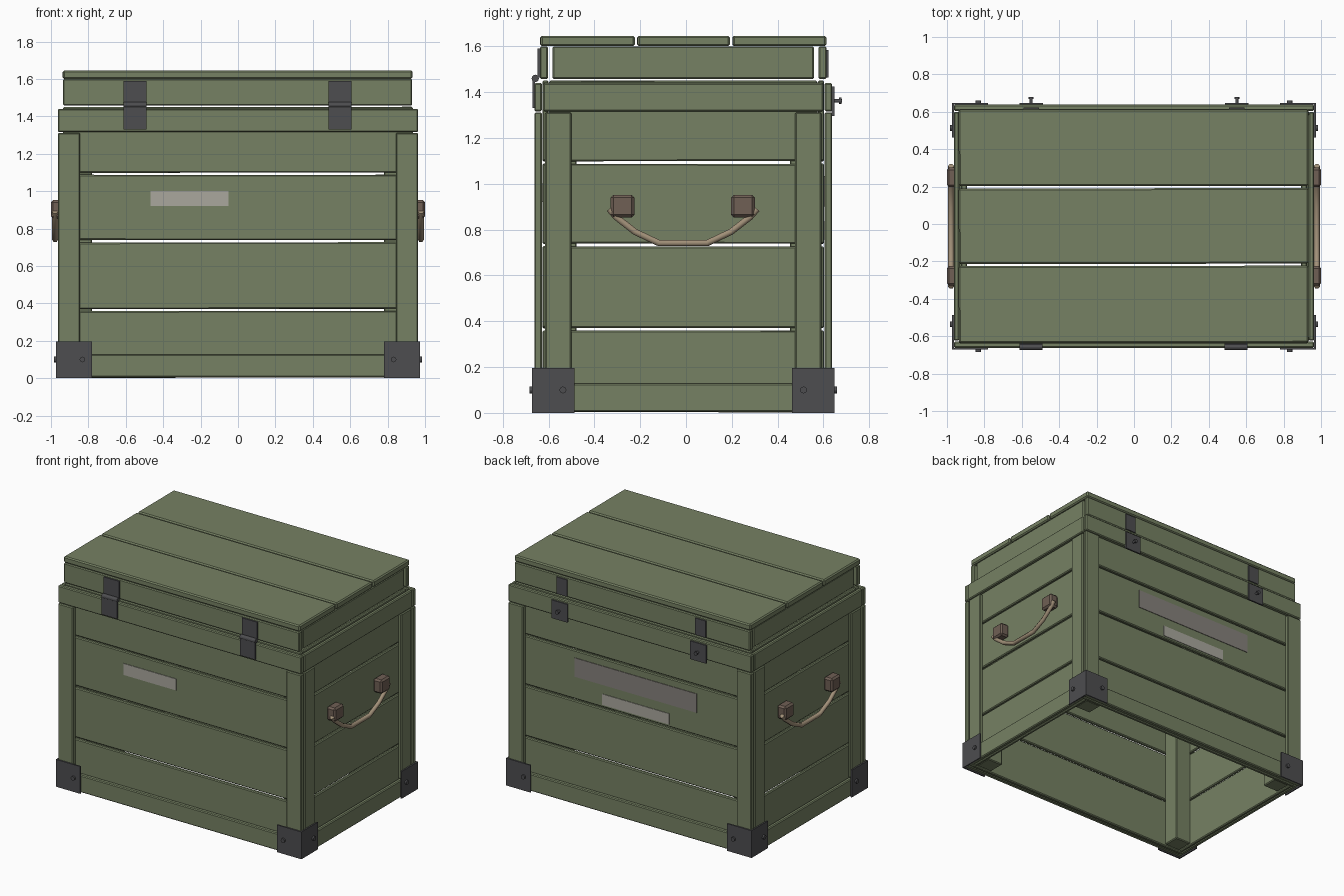
import bpy, bmesh, math, random
from mathutils import Matrix, Vector

if "Cube" in bpy.data.objects:
    bpy.data.objects.remove(bpy.data.objects["Cube"])

random.seed(4)
YC = -0.012          # body centre in y (hinges and catches stick out unequally)


def material(name, r, g, b):
    m = bpy.data.materials.new(name)
    m.diffuse_color = (r, g, b, 1)
    m.use_nodes = True
    m.node_tree.nodes["Principled BSDF"].inputs["Base Color"].default_value = m.diffuse_color
    return m


GREEN = material("olive_paint", 0.18, 0.22, 0.125)
METAL = material("dark_metal", 0.075, 0.075, 0.08)
LEATHER = material("brown_block", 0.16, 0.115, 0.09)
ROPE = material("tan_rope", 0.36, 0.28, 0.19)
LABEL = material("pale_label", 0.40, 0.39, 0.34)
LABEL_DARK = material("grey_label", 0.24, 0.22, 0.20)


def finish(name, bm, mat):
    bmesh.ops.recalc_face_normals(bm, faces=bm.faces)
    me = bpy.data.meshes.new(name)
    bm.to_mesh(me)
    bm.free()
    me.materials.append(mat)
    ob = bpy.data.objects.new(name, me)
    bpy.context.collection.objects.link(ob)
    return ob


def box(name, x, y, z, mat=GREEN, bevel=0.006, tilt=None):
    """Box from three (min, max) ranges, optionally tilted a little about an axis."""
    bm = bmesh.new()
    bmesh.ops.create_cube(bm, size=1)
    size = [abs(r[1] - r[0]) for r in (x, y, z)]
    mid = Vector([(r[0] + r[1]) / 2 for r in (x, y, z)])
    bmesh.ops.scale(bm, vec=size, verts=bm.verts)
    if bevel:
        bmesh.ops.bevel(bm, geom=bm.edges[:], offset=bevel, segments=1, affect='EDGES')
    if tilt:
        bmesh.ops.rotate(bm, matrix=Matrix.Rotation(random.uniform(-0.002, 0.002), 3, tilt),
                         verts=bm.verts)
    bmesh.ops.translate(bm, vec=mid, verts=bm.verts)
    return finish(name, bm, mat)


def cylinder(name, loc, axis, r, depth, mat=METAL, sides=12):
    bm = bmesh.new()
    bmesh.ops.create_cone(bm, cap_ends=True, segments=sides, radius1=r, radius2=r, depth=depth)
    rot = Vector((0, 0, 1)).rotation_difference(Vector(axis)).to_matrix()
    bmesh.ops.rotate(bm, matrix=rot, verts=bm.verts)
    bmesh.ops.translate(bm, vec=loc, verts=bm.verts)
    return finish(name, bm, mat)


def span(s, a, b, c=0.0):
    """Range a..b mirrored to side s around centre c."""
    return tuple(sorted((c + s * a, c + s * b)))


# wall planks, with narrow open gaps between them
for i, z in enumerate([(0.003, 0.359), (0.371, 0.726), (0.739, 1.087), (1.099, 1.45)]):
    for s, side in ((-1, "front"), (1, "back")):
        box(f"{side}_plank_{i}", (-0.935, 0.935), span(s, 0.588, 0.615, YC), z, tilt='Y')
    for s, side in ((-1, "left"), (1, "right")):
        box(f"{side}_plank_{i}", span(s, 0.908, 0.932), (YC - 0.585, YC + 0.585), z, tilt='X')

# outer rails at the bottom and top of the walls
for label, z in (("bottom", (0.005, 0.128)), ("top", (1.316, 1.44))):
    for s, side in ((-1, "front"), (1, "back")):
        box(f"{side}_{label}_rail", (-0.963, 0.963), span(s, 0.617, 0.65, YC), z)
    for s, side in ((-1, "left"), (1, "right")):
        box(f"{side}_{label}_rail", span(s, 0.934, 0.963), (YC - 0.612, YC + 0.612), z)

# corner posts, slats, metal corners with rivets
for sx, a in ((-1, "left"), (1, "right")):
    for sy, b in ((-1, "front"), (1, "back")):
        tag = f"{b}_{a}"
        box(f"{tag}_wide_slat", span(sx, 0.845, 0.963), span(sy, 0.617, 0.65, YC), (0.129, 1.312))
        box(f"{tag}_side_slat", span(sx, 0.934, 0.961), span(sy, 0.488, 0.604, YC), (0.129, 1.312))
        box(f"{tag}_inner_post", span(sx, 0.78, 0.906), span(sy, 0.465, 0.586, YC), (0.01, 1.43))
        # L-shaped plate wrapped around the bottom corner
        pts = [(0.78, 0.65), (0.78, 0.66), (0.973, 0.66), (0.973, 0.475), (0.963, 0.475), (0.963, 0.65)]
        bm = bmesh.new()
        face = bm.faces.new([bm.verts.new((sx * px, YC + sy * py, 0)) for px, py in pts])
        up = bmesh.ops.extrude_face_region(bm, geom=[face])
        bmesh.ops.translate(bm, vec=(0, 0, 0.195),
                            verts=[v for v in up["geom"] if isinstance(v, bmesh.types.BMVert)])
        finish(f"{tag}_metal_corner", bm, METAL)
        cylinder(f"{tag}_rivet", (sx * 0.832, YC + sy * 0.664, 0.1), (0, 1, 0), 0.015, 0.016)
        cylinder(f"{tag}_side_rivet", (sx * 0.977, YC + sy * 0.525, 0.1), (1, 0, 0), 0.015, 0.016)

# lid frame
ZL = (1.458, 1.6)
for s, side in ((-1, "front"), (1, "back")):
    box(f"lid_{side}_board", (-0.935, 0.931), span(s, 0.59, 0.626, YC), ZL)
for s, side in ((-1, "left"), (1, "right")):
    box(f"lid_{side}_board", span(s, 0.893, 0.925), (YC - 0.571, YC + 0.571), ZL)
# lid top planks
for i, y in enumerate([(-0.636, -0.224), (-0.213, 0.191), (0.203, 0.612)]):
    box(f"lid_plank_{i}", (-0.937, 0.932), y, (1.601, 1.646), bevel=0.008, tilt='Z')

# front hinges
for s, x in ((-1, -0.55), (1, 0.545)):
    xr = (x - 0.061, x + 0.061)
    tag = "left" if s < 0 else "right"
    box(f"{tag}_hinge_upper_leaf", xr, (-0.648, -0.636), (1.465, 1.59), METAL, 0)
    box(f"{tag}_hinge_lower_leaf", xr, (-0.671, -0.66), (1.33, 1.455), METAL, 0)
    cylinder(f"{tag}_hinge_barrel", (x, -0.658, 1.46), (1, 0, 0), 0.016, 0.122)

# back catches: strip on the lid, plate with a stud on the rail
for s, tag in ((-1, "left"), (1, "right")):
    x = s * 0.55
    box(f"{tag}_catch_strip", (x - 0.042, x + 0.042), (0.612, 0.622), (1.465, 1.585), METAL, 0)
    box(f"{tag}_catch_plate", (x - 0.063, x + 0.063), (0.636, 0.648), (1.295, 1.425), METAL, 0)
    cylinder(f"{tag}_catch_stud", (x, 0.66, 1.362), (0, 1, 0), 0.008, 0.04)
    cylinder(f"{tag}_catch_stud_head", (x, 0.673, 1.362), (0, 1, 0), 0.014, 0.012)

# rope handles held by two blocks on each end
ROPE_PATH = [(-0.335, 0.89), (-0.305, 0.855), (-0.222, 0.79), (-0.118, 0.741),
             (0.092, 0.741), (0.196, 0.79), (0.28, 0.855), (0.31, 0.89)]
for s, tag in ((-1, "left"), (1, "right")):
    for y, b in ((-0.277, "front"), (0.249, "back")):
        box(f"{tag}_{b}_handle_block", span(s, 0.93, 1.0), (y - 0.052, y + 0.052),
            (0.853, 0.952), LEATHER, 0.012)
    cu = bpy.data.curves.new(f"{tag}_rope_handle", 'CURVE')
    cu.dimensions = '3D'
    cu.bevel_depth = 0.016
    cu.bevel_resolution = 1
    cu.use_fill_caps = True
    sp = cu.splines.new('POLY')
    sp.points.add(len(ROPE_PATH) - 1)
    for p, (y, z) in zip(sp.points, ROPE_PATH):
        p.co = (s * 0.978, y, z, 1)
    cu.materials.append(ROPE)
    ob = bpy.data.objects.new(f"{tag}_rope_handle", cu)
    bpy.context.collection.objects.link(ob)
    bpy.ops.object.select_all(action='DESELECT')
    ob.select_set(True)
    bpy.context.view_layer.objects.active = ob
    bpy.ops.object.convert(target='MESH')

# blank labels
box("front_label", (-0.467, -0.05), (YC - 0.619, YC - 0.612), (0.92, 1.002), LABEL, 0)
box("back_large_label", (-0.51, 0.46), (YC + 0.612, YC + 0.619), (0.9, 1.035), LABEL_DARK, 0)
box("back_small_label", (-0.29, 0.24), (YC + 0.612, YC + 0.619), (0.757, 0.835), LABEL, 0)
